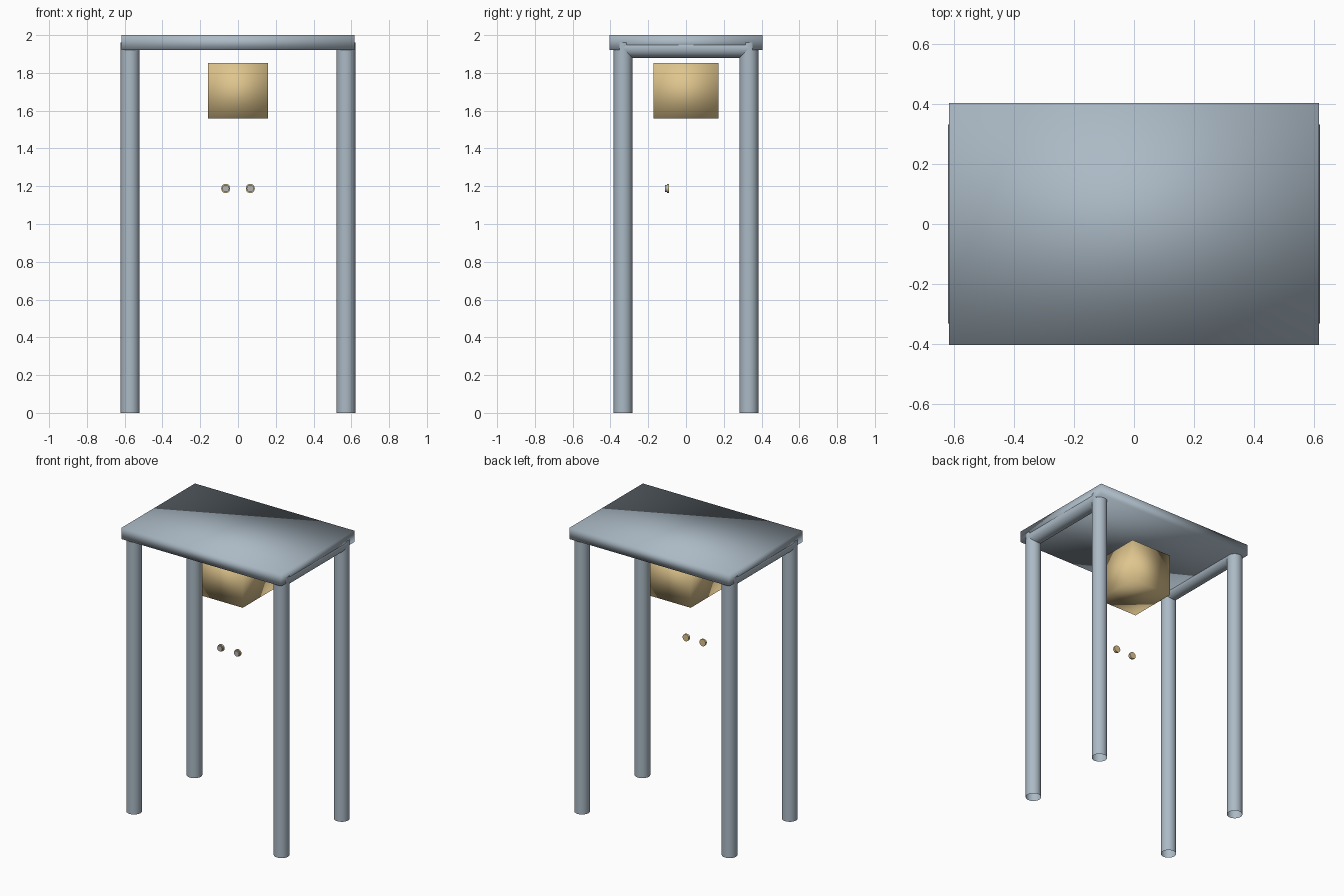
import bpy
import math

cube = bpy.data.objects.get("Cube")
if cube:
    bpy.data.objects.remove(cube, do_unlink=True)


def make_material(name, color):
    mat = bpy.data.materials.new(name)
    mat.use_nodes = True
    mat.diffuse_color = color
    mat.node_tree.nodes["Principled BSDF"].inputs["Base Color"].default_value = color
    return mat


steel = make_material("blue grey", (0.41, 0.49, 0.56, 1))
gold = make_material("warm tan", (0.74, 0.56, 0.27, 1))
silver = make_material("light grey", (0.47, 0.46, 0.45, 1))


def finish(name, mat):
    obj = bpy.context.object
    obj.name = name
    obj.data.materials.append(mat)
    return obj


def box(name, center, size, mat):
    bpy.ops.mesh.primitive_cube_add(size=1, location=center)
    obj = bpy.context.object
    obj.scale = size
    bpy.ops.object.transform_apply(location=False, rotation=False, scale=True)
    # Soft shading runs across the corners
    bpy.ops.object.shade_smooth()
    return finish(name, mat)


def tube(name, center, radius, length, mat, along_y=False, fill="NOTHING"):
    bpy.ops.mesh.primitive_cylinder_add(
        vertices=32, radius=radius, depth=length, location=center,
        end_fill_type=fill, rotation=(math.pi / 2 if along_y else 0, 0, 0))
    bpy.ops.object.shade_smooth_by_angle(angle=math.radians(40))
    return finish(name, mat)


# Top board
box("top_board", (0, 0, 1.96), (1.235, 0.81, 0.08), steel)

# Hanging block
box("hanging_block", (0, 0, 1.705), (0.315, 0.345, 0.295), gold)

LEG_X, LEG_Y, PIPE = 0.571, 0.333, 0.05
RAIL_Z = 1.93

for side, sx in (("left", 1), ("right", -1)):
    # Open pipe legs
    for end, sy in (("front", -1), ("back", 1)):
        tube(f"{end}_{side}_leg", (sx * LEG_X, sy * LEG_Y, 0.98), PIPE, 1.96, steel)
    # Rail joining the front and back legs under the board
    tube(f"{side}_rail", (sx * LEG_X, 0, RAIL_Z), PIPE, 2 * LEG_Y, steel, along_y=True)
    # Button: tan disc with a smaller grey face in front
    x = sx * 0.065
    tube(f"{side}_button_back", (x, -0.095, 1.188), 0.024, 0.012, gold, True, "NGON")
    tube(f"{side}_button_face", (x, -0.105, 1.188), 0.019, 0.01, silver, True, "NGON")
